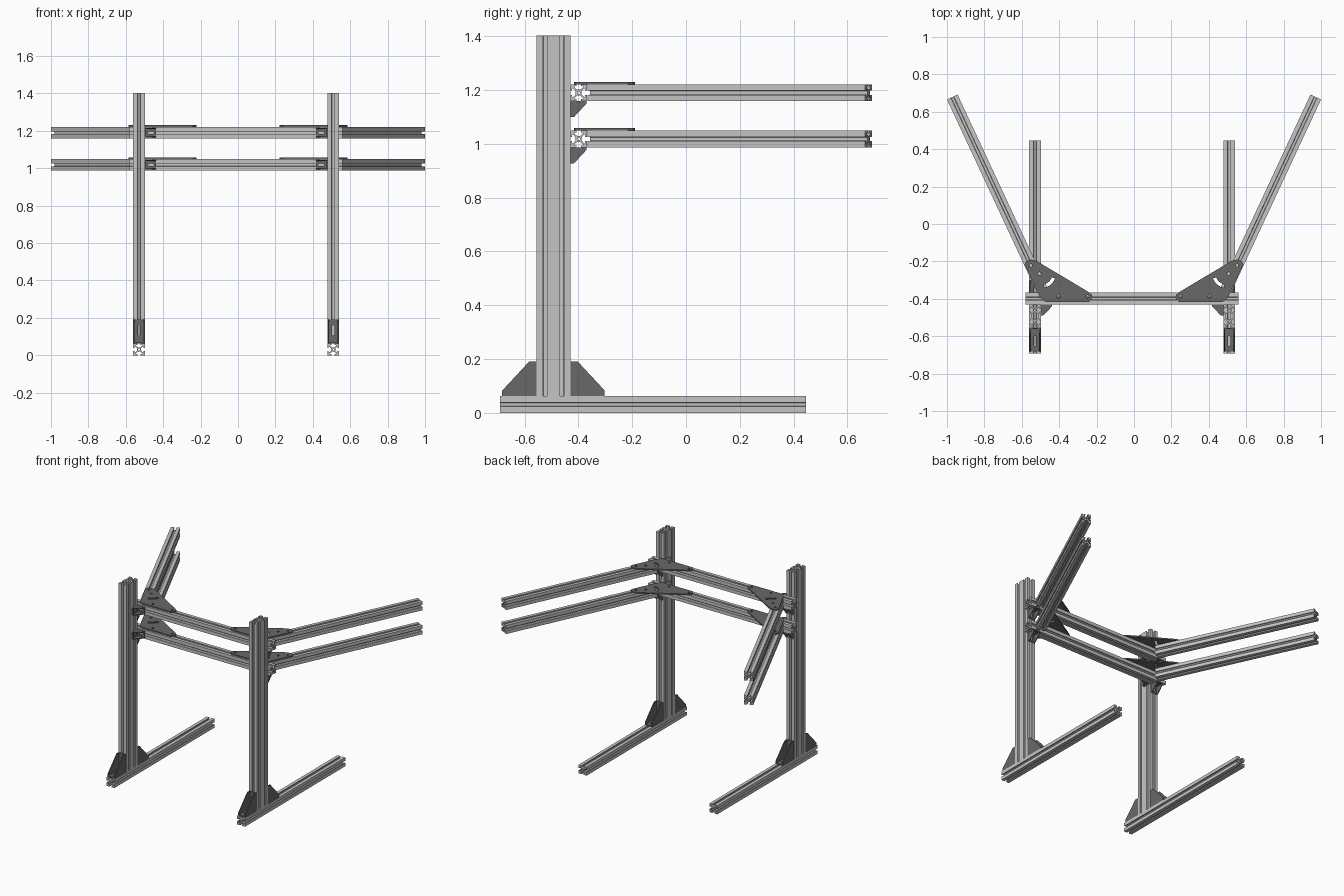
import bpy, bmesh
from math import sin, cos, pi, radians
from mathutils import Vector, Matrix

if "Cube" in bpy.data.objects:
    bpy.data.objects.remove(bpy.data.objects["Cube"])


def material(name, grey):
    m = bpy.data.materials.new(name)
    m.use_nodes = True
    colour = (grey, grey, grey, 1)
    m.diffuse_color = colour
    m.node_tree.nodes["Principled BSDF"].inputs["Base Color"].default_value = colour
    return m


ALUMINIUM = material("light aluminium", 0.56)
DARK = material("dark grey metal", 0.14)
X, Y, Z = Vector((1, 0, 0)), Vector((0, 1, 0)), Vector((0, 0, 1))
S = 0.0625          # side of one extrusion
H = S / 2
LENGTH = 1.138      # feet, rails and arms share one length


def slab(bm, loops, thick, centre, u, v):
    """Extrude an outline with holes, centred on a plane spanned by u and v."""
    curve = bpy.data.curves.new("outline", "CURVE")
    curve.dimensions, curve.fill_mode, curve.extrude = "2D", "BOTH", thick / 2
    for loop in loops:
        sp = curve.splines.new("POLY")
        sp.points.add(len(loop) - 1)
        for p, (a, b) in zip(sp.points, loop):
            p.co = (a, b, 0, 1)
        sp.use_cyclic_u = True
    temp = bpy.data.objects.new("outline", curve)
    bpy.context.collection.objects.link(temp)
    dg = bpy.context.evaluated_depsgraph_get()
    mesh = bpy.data.meshes.new_from_object(temp.evaluated_get(dg))
    frame = Matrix((u, v, u.cross(v))).transposed().to_4x4()
    mesh.transform(Matrix.Translation(centre) @ frame)
    bm.from_mesh(mesh)
    bpy.data.objects.remove(temp)
    bpy.data.curves.remove(curve)
    bpy.data.meshes.remove(mesh)


def finish(name, bm, mat):
    bmesh.ops.remove_doubles(bm, verts=bm.verts, dist=1e-5)
    bmesh.ops.recalc_face_normals(bm, faces=bm.faces)
    mesh = bpy.data.meshes.new(name)
    bm.to_mesh(mesh)
    bm.free()
    mesh.materials.clear()
    mesh.materials.append(mat)
    for f in mesh.polygons:
        f.material_index = 0
        f.use_smooth = False
    bpy.context.collection.objects.link(bpy.data.objects.new(name, mesh))


def circle(cx, cy, r, n=12):
    return [(cx + r * cos(2 * pi * i / n), cy + r * sin(2 * pi * i / n)) for i in range(n)]


def oval(cx, half, r):
    """Slot running along the first axis."""
    ends = [(cx + half, -pi / 2), (cx - half, pi / 2)]
    return [(c + r * cos(a + pi * i / 6), r * sin(a + pi * i / 6)) for c, a in ends for i in range(7)]


# T-slot cross-sections
HALF_SLOT = [(.25, 1), (.25, .77), (.52, .77), (.52, .66), (.2, .36)]
SLOT = HALF_SLOT + [(-x, y) for x, y in reversed(HALF_SLOT)]


def side(turn, cy=0, corner=True):
    pts = ([(1, 1)] if corner else []) + SLOT
    c, s = [(1, 0), (0, 1), (-1, 0), (0, -1)][turn]
    return [((x * c - y * s) * H, (x * s + y * c + cy) * H) for x, y in pts]


SINGLE = [side(0) + side(1) + side(2) + side(3), circle(0, 0, .17 * H)]
WEB = [(.62, .22), (.25, .55), (-.25, .55), (-.62, .22)]
DOUBLE = [side(0, 1) + side(1, 1) + side(1, -1, False) + side(2, -1) + side(3, -1) + side(3, 1, False),
          circle(0, H, .17 * H), circle(0, -H, .17 * H),
          [(x * H, y * H) for x, y in WEB + [(-x, -y) for x, y in WEB]]]


def beam(name, start, direction, length, section, up):
    bm = bmesh.new()
    slab(bm, section, length, start + direction * length / 2, up.cross(direction), up)
    finish(name, bm, ALUMINIUM)


def bracket(name, corner, a, b, size, width, t):
    """Corner bracket: two slotted legs along a and b, closed by two cheeks."""
    w = a.cross(b)
    bm = bmesh.new()
    tip, top = size * .16, size * .22
    cheek = [(0, 0), (size, 0), (size, tip), (top, size), (0, size)]
    for s in (-1, 1):
        slab(bm, [cheek], t, corner + w * s * (width - t) / 2, a, b)
    hw = width / 2 - t
    leg = [(t, -hw), (size, -hw), (size, hw), (t, hw)]
    for u, n in ((a, b), (b, a)):
        slab(bm, [leg, oval(size * .55, size * .16, width * .13)], t, corner + n * t / 2, u, w)
    finish(name, bm, DARK)


# Joining plate outline: rounded triangle with bolt holes and a curved slot
PLATE = [(-.585, -.215), (-.575, -.197), (-.55, -.19), (-.52, -.198), (-.245, -.362), (-.225, -.378),
         (-.222, -.395), (-.24, -.417), (-.47, -.417), (-.49, -.408), (-.505, -.385)]
ARC = [radians(-76 + 9 * i) for i in range(7)]
CURVED_SLOT = [(-.5 + r * cos(a), -.26 + r * sin(a)) for r, arc in ((.084, ARC), (.066, ARC[::-1])) for a in arc]
PLATE_LOOPS = [PLATE, CURVED_SLOT] + [circle(x, y, .008) for x, y in
                                      ((-.553, -.222), (-.249, -.388), (-.404, -.388), (-.505, -.265))]

MID = -0.01              # centre of the frame between the posts
POST_Y, RAIL_Y = -.4925, -.43 + H
LEVELS = {"lower": 1.018, "upper": 1.19}
TILT = radians(25)

for s, label in ((1, "left"), (-1, "right")):
    x = MID + s * .519
    # Feet, posts and their large brackets
    beam(label + "_foot", Vector((x, -.692, H)), Y, LENGTH, SINGLE, Z)
    beam(label + "_post", Vector((x, POST_Y, S)), Z, 1.402 - S, DOUBLE, Y)
    for d, end in ((-1, "front"), (1, "back")):
        bracket(f"{label}_{end}_foot_bracket", Vector((x, POST_Y + d * S, S)), Y * d, Z, .128, .058, .007)
    for level, z in LEVELS.items():
        tag = f"{label}_{level}_"
        # Splayed arm
        d = Vector((s * sin(TILT), cos(TILT), 0))
        tip = Vector((s * (1 - H * cos(TILT)), .692 - H * sin(TILT), z))
        beam(tag + "arm", tip - d * LENGTH, d, LENGTH, SINGLE, Z)
        # Joining plate
        bm = bmesh.new()
        loops = [[(-s * px, py) for px, py in loop] for loop in PLATE_LOOPS]
        slab(bm, loops, .009, Vector((0, 0, z + H + .0045)), X, Y)
        finish(tag + "joining_plate", bm, DARK)
        # Small brackets below the rail and beside the post
        bracket(tag + "under_bracket", Vector((x, -.43, z - H)), Y, -Z, .06, .05, .005)
        bracket(tag + "side_bracket", Vector((x - s * H, -.43, z)), -X * s, -Y, .06, .05, .005)

# Cross rails
for level, z in LEVELS.items():
    beam(level + "_rail", Vector((MID - LENGTH / 2, RAIL_Y, z)), X, LENGTH, SINGLE, Z)
